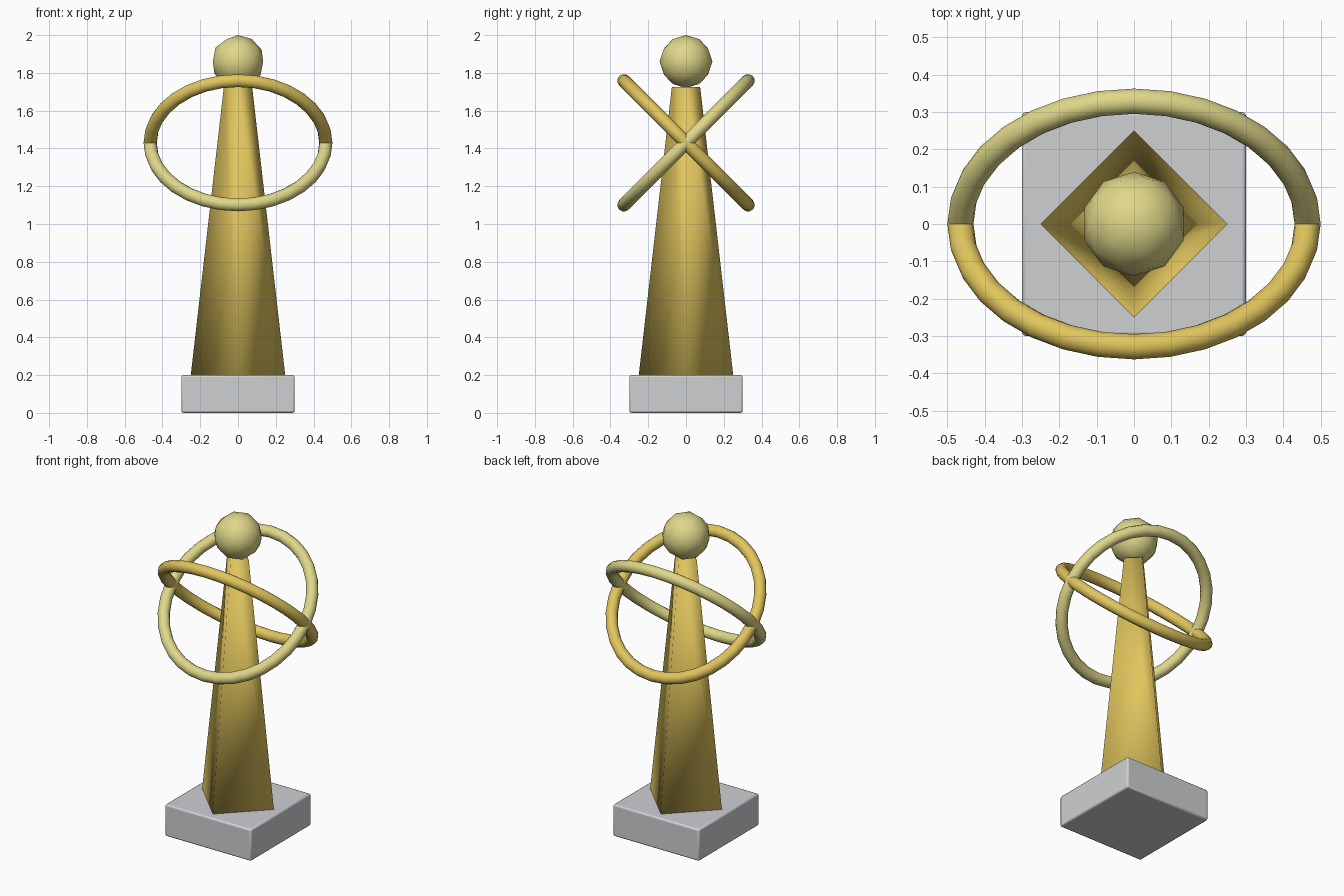
import bpy
from math import radians

old = bpy.data.objects.get("Cube")
if old:
    bpy.data.objects.remove(old, do_unlink=True)


def make_material(name, rgb):
    mat = bpy.data.materials.new(name)
    mat.use_nodes = True
    color = (*rgb, 1.0)
    mat.diffuse_color = color
    mat.node_tree.nodes["Principled BSDF"].inputs["Base Color"].default_value = color
    return mat


gold = make_material("gold", (0.75, 0.56, 0.11))
pale_gold = make_material("pale gold", (0.74, 0.68, 0.25))
stone = make_material("light grey stone", (0.62, 0.63, 0.65))


def finish(name, mat):
    """Name, colour and smooth the newly added primitive."""
    obj = bpy.context.object
    obj.name = name
    obj.data.materials.append(mat)
    bpy.ops.object.shade_smooth()
    return obj


# Square plinth with softened edges
bpy.ops.mesh.primitive_cube_add(size=1, location=(0, 0, 0.1))
plinth = bpy.context.object
plinth.scale = (0.6, 0.6, 0.2)
bpy.ops.object.transform_apply(location=False, rotation=False, scale=True)
plinth = finish("plinth", stone)
bevel = plinth.modifiers.new("soft edges", "BEVEL")
bevel.width = 0.01
bevel.segments = 2
bpy.ops.object.shade_smooth_by_angle(angle=radians(50))

# Four-sided tapering tower, corners on the axes
base_z, top_z = 0.2, 1.725
bpy.ops.mesh.primitive_cone_add(
    vertices=4, radius1=0.25, radius2=0.075, depth=top_z - base_z,
    location=(0, 0, (base_z + top_z) / 2))
finish("tower", gold)

# Faceted ball on top
bpy.ops.mesh.primitive_ico_sphere_add(
    subdivisions=2, radius=0.14, location=(0, 0, 1.86))
finish("top_ball", pale_gold)

# Two crossed rings around the tower
for name, tilt, mat in (("rear_raised_ring", 45, pale_gold),
                        ("front_raised_ring", -45, gold)):
    bpy.ops.mesh.primitive_torus_add(
        major_radius=0.465, minor_radius=0.035,
        major_segments=32, minor_segments=12,
        location=(0, 0, 1.43), rotation=(radians(tilt), 0, 0))
    finish(name, mat)
